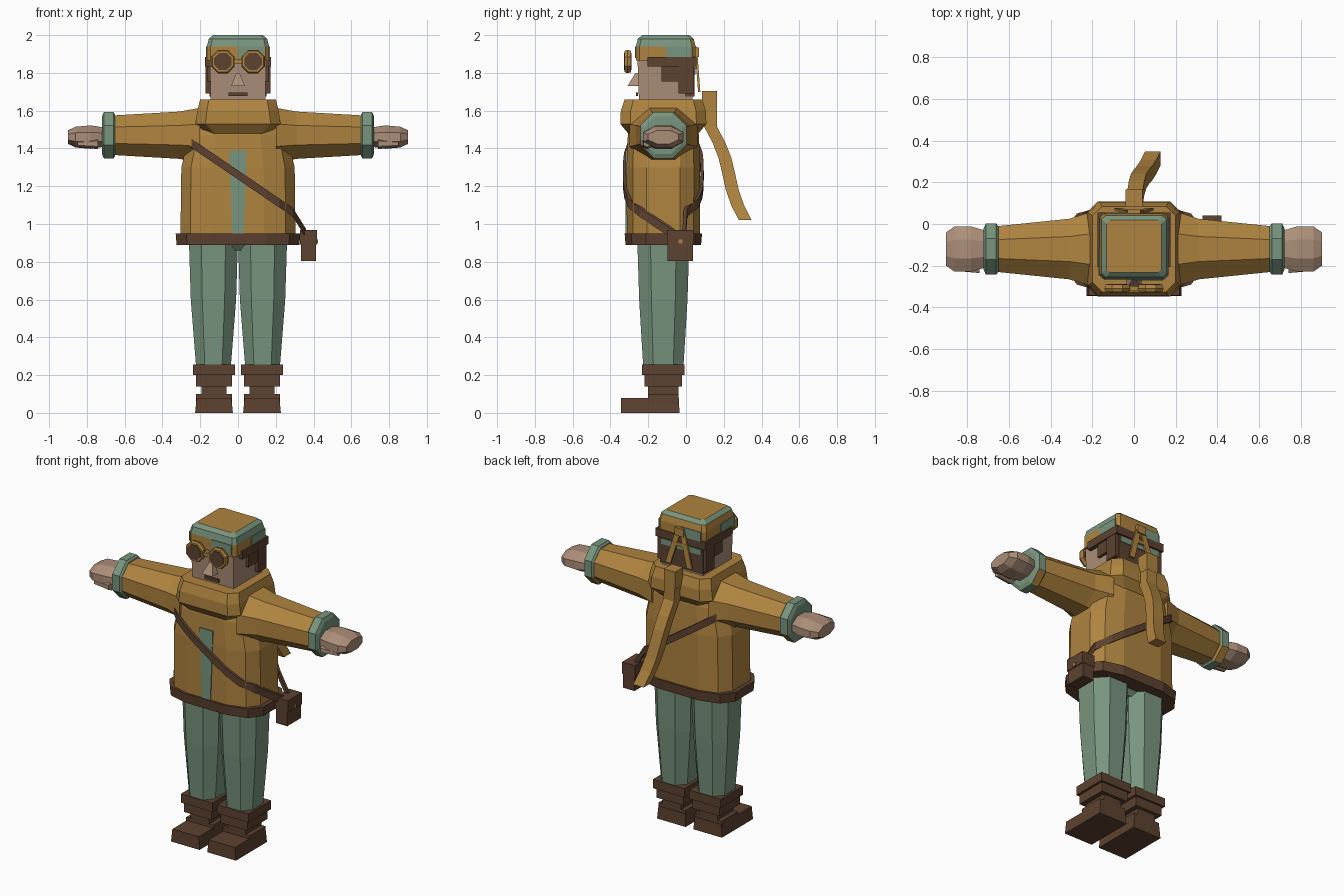
import bpy, bmesh, math
from mathutils import Vector

if "Cube" in bpy.data.objects:
    bpy.data.objects.remove(bpy.data.objects["Cube"])


def material(name, red, green, blue):
    mat = bpy.data.materials.new(name)
    mat.use_nodes = True
    colour = (red, green, blue, 1)
    mat.diffuse_color = colour
    mat.node_tree.nodes["Principled BSDF"].inputs["Base Color"].default_value = colour
    return mat


ochre = material("ochre cloth", .43, .23, .05)
sage = material("sage cloth", .19, .3, .21)
skin = material("skin", .41, .27, .19)
leather = material("brown leather", .11, .054, .03)

body_y = -.12
head_y = -.107
arm = (0, body_y, 1.47)
body = (0, body_y, 0)
head = (0, head_y, 0)
leg = (.13, body_y, 0)


def bridge(name, rings, *materials):
    """Join rings of points into a closed solid."""
    bm = bmesh.new()
    loops = [[bm.verts.new(point) for point in ring] for ring in rings]
    for low, high in zip(loops, loops[1:]):
        for i in range(len(low)):
            bm.faces.new((low[i - 1], low[i], high[i], high[i - 1]))
    bm.faces.new(loops[0])
    bm.faces.new(loops[-1])
    bmesh.ops.recalc_face_normals(bm, faces=bm.faces)
    mesh = bpy.data.meshes.new(name)
    bm.to_mesh(mesh)
    bm.free()
    for mat in materials:
        mesh.materials.append(mat)
    solid = bpy.data.objects.new(name, mesh)
    bpy.context.collection.objects.link(solid)
    return solid


def loft(name, materials, centre, sections, sides=8, power=1.0, axis="z"):
    """Sections are (distance along axis, half width, half depth)."""
    norm = math.cos(math.pi / sides) ** power

    def bulge(value):
        return math.copysign(abs(value) ** power, value) / norm

    rings = []
    for along, wide, deep in sections:
        ring = []
        for i in range(sides):
            angle = math.tau * (i + .5) / sides
            u, v = wide * bulge(math.cos(angle)), deep * bulge(math.sin(angle))
            offset = {"x": (along, u, v), "y": (u, along, v), "z": (u, v, along)}[axis]
            ring.append(Vector(centre) + Vector(offset))
        rings.append(ring)
    return bridge(name, rings, *materials)


def box(name, mat, centre, size):
    wide, deep, tall = Vector(size) / 2
    return loft(name, [mat], centre, [(-tall, wide, deep), (tall, wide, deep)], sides=4)


def ribbon(name, mat, path, across, thick):
    """Strip along a path; across is its half width vector."""
    across, thick = Vector(across), Vector((0, thick, 0))
    rings = [[p - across - thick, p + across - thick, p + across + thick, p - across + thick]
             for p in map(Vector, path)]
    return bridge(name, rings, mat)


def mirror(solid):
    solid.modifiers.new("both sides", "MIRROR")


# Jacket, hem, collar and shirt
loft("jacket", [ochre], body, [(.92, .305, .193), (1.3, .3, .195), (1.47, .26, .188), (1.58, .2, .17)],
     sides=12, power=.6)
loft("jacket_hem", [leather], body, [(.89, .325, .2), (.95, .33, .205)], sides=12, power=.6)
loft("collar", [ochre], body, [(1.46, .14, .17), (1.53, .225, .228), (1.6, .215, .225), (1.66, .2, .205)],
     power=.3)
loft("shirt_front", [sage], (0, -.315, 0), [(.95, .03, .004), (1.39, .047, .004)], sides=4)

# Sleeves, cuffs and hands
mirror(loft("sleeves", [ochre], arm, [(.2, .18, .145), (.31, .145, .125), (.67, .108, .104)], axis="x"))
cuffs = loft("cuffs", [sage, ochre], arm, [(.65, .11, .11), (.66, .122, .122), (.71, .122, .122), (.72, .1, .1)],
             axis="x")
for face in cuffs.data.polygons:
    face.material_index = int(face.normal.z < -.3 and face.normal.y > .3)
mirror(cuffs)
mirror(loft("hands", [skin], (0, body_y, 1.46), [(.7, .085, .05), (.78, .108, .062), (.86, .108, .055), (.9, .08, .036)],
            axis="x"))
mirror(loft("thumbs", [skin], (0, -.205, 1.425), [(.74, .03, .025), (.85, .02, .015)], sides=6, axis="x"))

# Trousers
loft("trouser_seat", [sage], body, [(.86, .08, .08), (.92, .22, .13)])
mirror(loft("trouser_legs", [sage], leg, [(.22, .09, .105), (.6, .12, .128), (.92, .13, .138)], power=.8))

# Boots, each a stack of blocks
for part, bottom, top, wide, deep in (("cuffs", .2, .255, .22, .224), ("shafts", .14, .2, .19, .2),
                                      ("ankles", .1, .14, .13, .16), ("heels", 0, .1, .19, .16)):
    mirror(box("boot_" + part, leather, (.127, body_y, (bottom + top) / 2), (wide, deep, top - bottom)))
mirror(loft("boot_toes", [leather], (.127, -.19, 0), [(0, .1, .155), (.08, .092, .153)], sides=4))

# Head and face
loft("head", [skin], head, [(1.6, .143, .14), (1.88, .15, .15)], sides=4)
loft("nose", [skin], (0, -.257, 0), [(1.73, .037, .053), (1.8, .008, .01)], sides=4)
box("mouth", leather, (0, -.26, 1.687), (.1, .01, .02))

# Hair and head band
box("back_hair", leather, (0, .02, 1.76), (.3, .05, .17))
mirror(box("ear_flaps", leather, (.155, 0, 1.77), (.035, .08, .16)))
mirror(box("temple_hair", leather, (.15, -.06, 1.8), (.03, .14, .09)))
box("head_band", leather, (0, -.075, 1.86), (.35, .26, .05))
box("back_stripe", sage, (0, .046, 1.81), (.28, .008, .035))

# Goggles
eye = (.08, -.31, 1.86)
mirror(loft("goggle_rims", [ochre], eye, [(-.015, .056, .056), (0, .062, .062), (.02, .056, .056)], axis="y"))
mirror(loft("goggle_lenses", [leather], eye, [(-.019, .046, .046), (.022, .046, .046)], axis="y"))
box("goggle_bridge", ochre, (0, -.308, 1.86), (.06, .02, .02))

# Cap with a sage rim and a patch on each side
cap = loft("cap", [ochre, sage], head,
           [(1.865, .165, .158), (1.94, .165, .158), (1.98, .155, .148), (2, .132, .125)], power=.15)
for face in cap.data.polygons:
    sloped = face.center.z > 1.95 and face.normal.z < .95
    face.material_index = int(sloped and (face.center.z > 1.98 or face.normal.x > face.normal.y))
for side in ("front", "left", "back", "right"):
    normal = {"front": (0, -1, 0), "left": (1, 0, 0), "back": (0, 1, 0), "right": (-1, 0, 0)}[side]
    normal = Vector(normal)
    along = Vector((0, 0, 1)).cross(normal)
    reach = .158 if normal.y else .165
    size = [abs(n) * .009 + abs(a) * .14 for n, a in zip(normal, along)]
    box("cap_patch_" + side, sage, Vector((0, head_y, 1.91)) + normal * reach + along * .07, (*size[:2], .06))

# Head tie
box("tie_knot", ochre, (0, .055, 1.91), (.06, .03, .05))
box("tie_crossbar", ochre, (0, .058, 1.83), (.09, .016, .02))
mirror(ribbon("tie_tails", ochre, [(.075, .07, 1.7), (.012, .053, 1.92)], (.018, 0, 0), .006))

# Scarf, its tail swinging out and to the left
box("scarf_knot", ochre, (0, .125, 1.65), (.08, .08, .11))
tail = []
for i in range(9):
    t = i / 8
    swing = max(0, t - .25)
    tail.append((.09 * t * t, .13 + .25 * swing + .015 * math.sin(swing * 8), 1.68 - .66 * t))
ribbon("scarf_tail", ochre, tail, (.037, 0, 0), .034)

# Satchel strap, hugging the jacket front and back on a slant
for side, name in ((-1, "strap_front"), (1, "strap_back")):
    path = [(.36, -.04 + side * .03, .95)]
    for i in range(9):
        x = .29 - .57 * i / 8
        depth = .2 * (1 - abs(x / .31) ** 3) ** (1 / 3)
        path.append((x, body_y + side * (depth + .005), 1.26 - .68 * x))
    ribbon(name, leather, path, (0, 0, .024), .009)

# Satchel
box("satchel", leather, (.373, -.03, .885), (.08, .136, .16))
box("satchel_flap", leather, (.373, -.03, .93), (.09, .14, .075))
box("satchel_clasp", ochre, (.42, -.03, .907), (.008, .022, .022))
